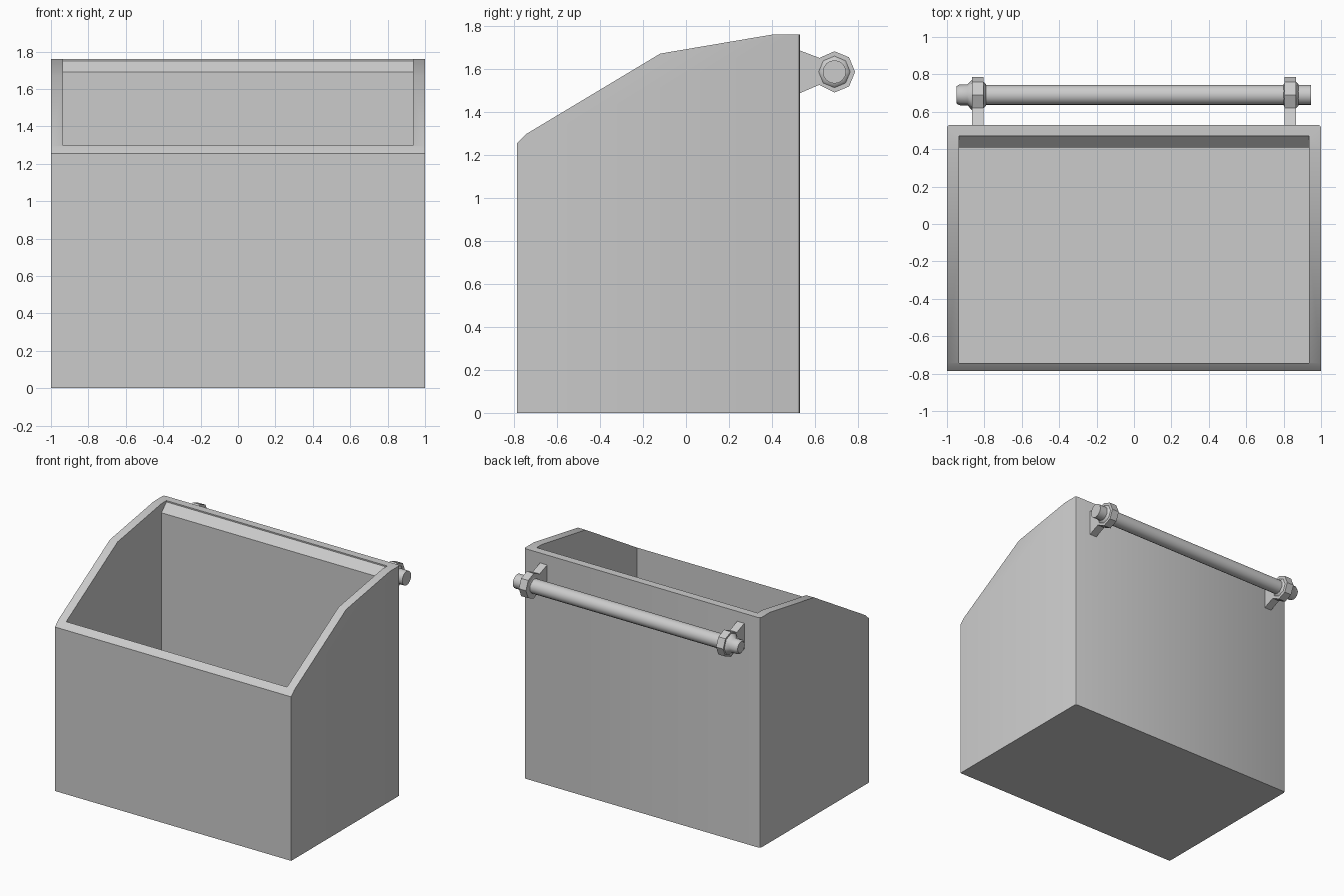
import bpy, bmesh, math
from mathutils import Vector

if "Cube" in bpy.data.objects:
    bpy.data.objects.remove(bpy.data.objects["Cube"])


def finish(bm, name):
    bmesh.ops.recalc_face_normals(bm, faces=bm.faces)
    mesh = bpy.data.meshes.new(name)
    bm.to_mesh(mesh)
    bm.free()
    obj = bpy.data.objects.new(name, mesh)
    bpy.context.collection.objects.link(obj)
    return obj


def activate(obj):
    bpy.ops.object.select_all(action='DESELECT')
    obj.select_set(True)
    bpy.context.view_layer.objects.active = obj


def smooth(obj, angle=35):
    activate(obj)
    bpy.ops.object.shade_smooth_by_angle(angle=math.radians(angle))


def prism(profile, x0, x1):
    """Extrude a (y, z) profile along x."""
    bm = bmesh.new()
    face = bm.faces.new([bm.verts.new((x0, y, z)) for y, z in profile])
    ext = bmesh.ops.extrude_face_region(bm, geom=[face])['geom']
    verts = [v for v in ext if isinstance(v, bmesh.types.BMVert)]
    bmesh.ops.translate(bm, verts=verts, vec=Vector((x1 - x0, 0, 0)))
    return bm


def lathe_x(profile, cy, cz, name, sides):
    """Closed turned shape around the x axis from (x, radius) pairs."""
    bm = bmesh.new()
    rings = [[bm.verts.new((x, cy + r * math.cos(2 * math.pi * i / sides),
                            cz + r * math.sin(2 * math.pi * i / sides)))
              for i in range(sides)] for x, r in profile]
    for a, b in zip(rings, rings[1:]):
        for i in range(sides):
            j = (i + 1) % sides
            bm.faces.new((a[i], a[j], b[j], b[i]))
    bm.faces.new(rings[0])
    bm.faces.new(rings[-1])
    return finish(bm, name)


# Bin shell with sloping sides and softened back corners
shell = prism([(-0.785, 0), (0.53, 0), (0.53, 1.76), (0.41, 1.76),
               (-0.12, 1.67), (-0.745, 1.295), (-0.785, 1.255)], -1, 1)
back = [e for e in shell.edges
        if all(abs(v.co.y - 0.53) < 1e-4 for v in e.verts)
        and abs(e.verts[0].co.z - e.verts[1].co.z) > 1]
bmesh.ops.bevel(shell, geom=back, offset=0.015, segments=2, profile=0.5, affect='EDGES')
bin_body = finish(shell, "bin_body")

# Hollow interior, chamfered along the back rim
cavity = finish(prism([(-0.742, 0.06), (0.41, 0.06), (0.41, 1.69), (0.47, 1.75),
                       (0.47, 1.9), (-0.742, 1.9)], -0.935, 0.935), "cavity_cutter")
cavity.hide_render = True
cut = bin_body.modifiers.new("hollow", 'BOOLEAN')
cut.operation = 'DIFFERENCE'
cut.solver = 'EXACT'
cut.object = cavity
activate(bin_body)
bpy.ops.object.modifier_apply(modifier=cut.name)
bpy.data.objects.remove(cavity, do_unlink=True)
smooth(bin_body)

# Rail behind the bin
CY, CZ = 0.69, 1.585
smooth(lathe_x([(-0.88, 0.054), (0.945, 0.054)], CY, CZ, "rail", 16))
# Turned end cap on the left and small collar on the right
smooth(lathe_x([(-0.95, 0.045), (-0.935, 0.055), (-0.89, 0.056), (-0.86, 0.088),
                (-0.825, 0.09), (-0.79, 0.056)], CY, CZ, "left_end_cap", 8), 50)
smooth(lathe_x([(0.80, 0.056), (0.815, 0.085), (0.855, 0.085), (0.88, 0.056)],
               CY, CZ, "right_collar", 8), 50)

# Brackets: flared foot on the wall, octagonal eye round the rail
R = 0.096
eye = [(CY + R * math.cos(math.radians(a)), CZ + R * math.sin(math.radians(a)))
       for a in range(-90, 91, 45)]
bracket = [(0.515, 1.48), (0.62, 1.525)] + eye + [(0.62, 1.65), (0.515, 1.69)]
for side, x in (("left", -0.835), ("right", 0.835)):
    smooth(finish(prism(bracket, x - 0.03, x + 0.03), side + "_bracket"), 30)
